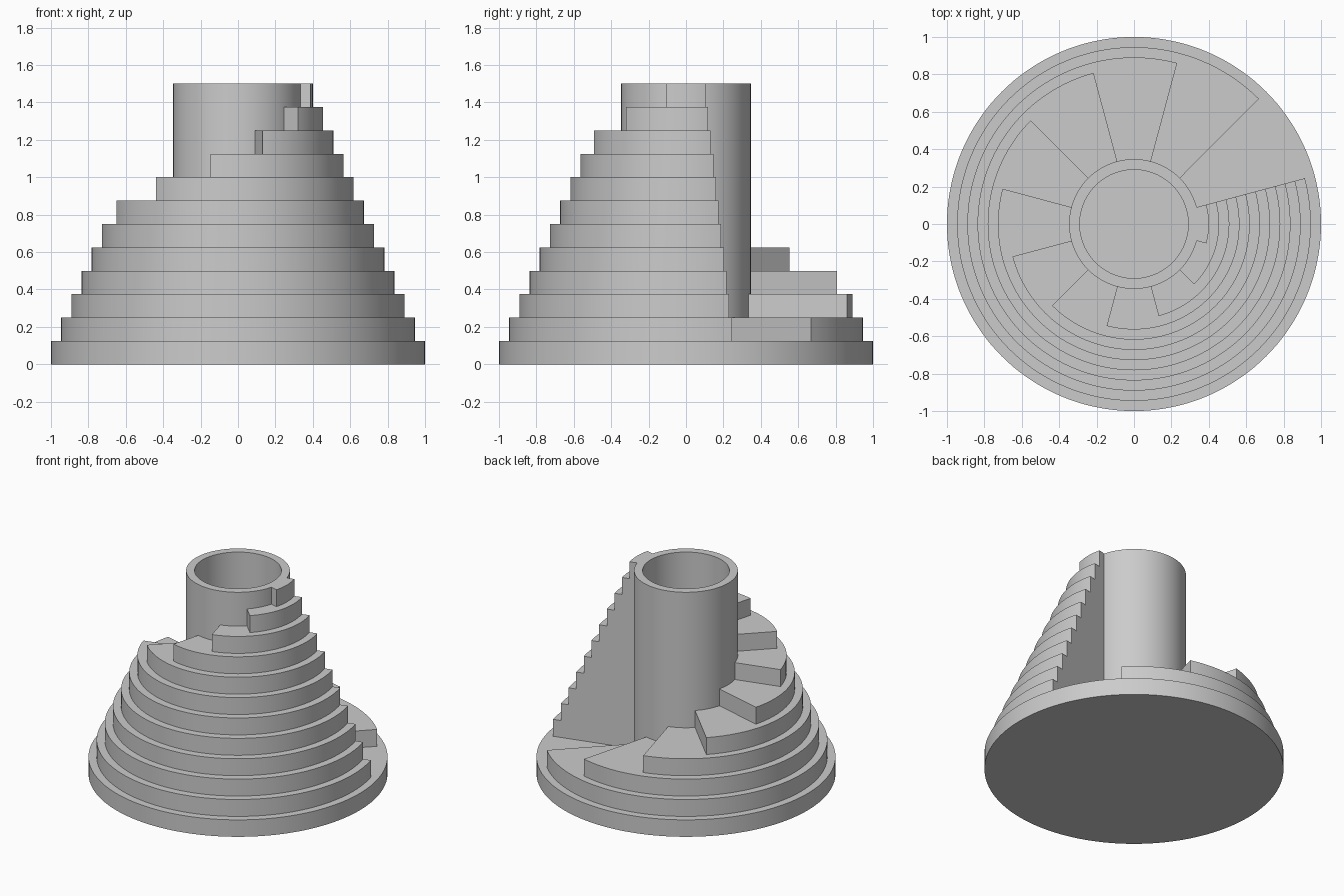
import bpy
import bmesh
from math import cos, sin, radians

cube = bpy.data.objects.get("Cube")
if cube:
    bpy.data.objects.remove(cube, do_unlink=True)

STEP_COUNT = 11
RISE = 0.125
TREAD_ANGLE = 30
WALL_ANGLE = 15
TUBE_OUTER = 0.347
TUBE_INNER = 0.29
SHRINK = 0.0545
SLICE = 2.5

stone = bpy.data.materials.new("plain grey")
stone.use_nodes = True
grey = (0.6, 0.6, 0.6, 1)
stone.diffuse_color = grey
stone.node_tree.nodes["Principled BSDF"].inputs["Base Color"].default_value = grey


def finish(bm, name):
    bmesh.ops.recalc_face_normals(bm, faces=bm.faces)
    mesh = bpy.data.meshes.new(name)
    bm.to_mesh(mesh)
    bm.free()
    mesh.materials.append(stone)
    obj = bpy.data.objects.new(name, mesh)
    bpy.context.collection.objects.link(obj)
    bpy.ops.object.select_all(action="DESELECT")
    obj.select_set(True)
    bpy.context.view_layer.objects.active = obj
    bpy.ops.object.shade_smooth_by_angle(angle=radians(30))
    return obj


def ring_sector(name, inner, outer, low, high, start, end):
    """Solid ring, or part of one, swept from start to end in degrees."""
    bm = bmesh.new()
    closed = end - start >= 360
    count = round((end - start) / SLICE)
    profile = [(inner, low), (outer, low), (outer, high), (inner, high)]
    sections = []
    for i in range(count if closed else count + 1):
        a = radians(start + i * SLICE)
        sections.append([bm.verts.new((r * cos(a), r * sin(a), z)) for r, z in profile])
    for i in range(count):
        here, there = sections[i], sections[(i + 1) % len(sections)]
        for j in range(4):
            k = (j + 1) % 4
            bm.faces.new((here[j], here[k], there[k], there[j]))
    if not closed:
        bm.faces.new(sections[0])
        bm.faces.new(sections[-1])
    return finish(bm, name)


# Round base
base = bmesh.new()
bmesh.ops.create_cone(base, cap_ends=True, segments=round(360 / SLICE),
                      radius1=1, radius2=1, depth=RISE)
bmesh.ops.translate(base, verts=base.verts, vec=(0, 0, RISE / 2))
finish(base, "base_disc")

# Hollow central column
ring_sector("central_tube", TUBE_INNER, TUBE_OUTER, RISE, RISE * (STEP_COUNT + 1), 0, 360)

# Spiral steps, each shorter and narrower, all ending at one upright wall
for n in range(1, STEP_COUNT + 1):
    ring_sector(f"spiral_step_{n}", TUBE_OUTER, 1 - SHRINK * n, RISE * n, RISE * (n + 1),
                WALL_ANGLE + TREAD_ANGLE * n, WALL_ANGLE + 360)
